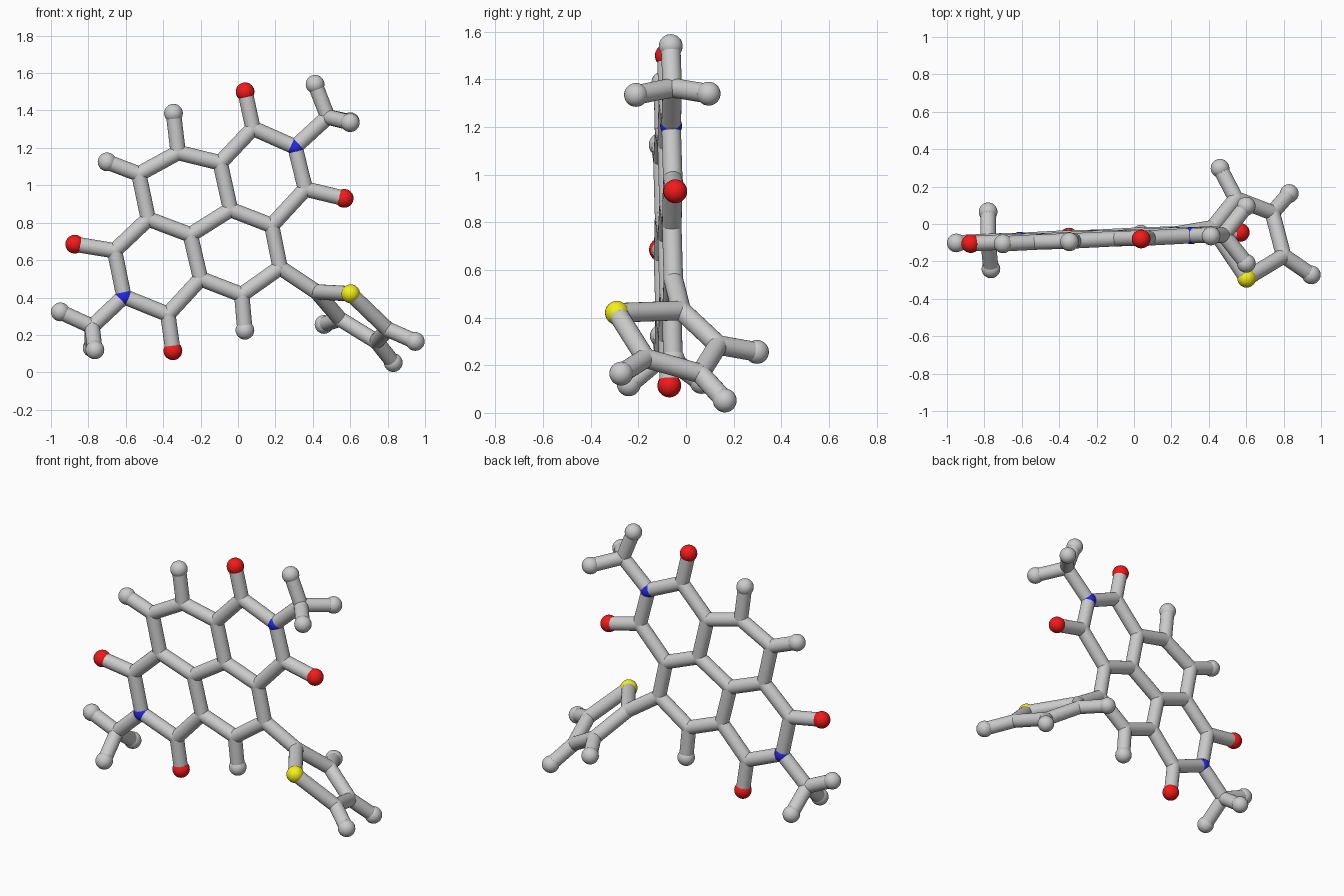
import bpy, bmesh
from mathutils import Vector, Matrix

if "Cube" in bpy.data.objects:
    bpy.data.objects.remove(bpy.data.objects["Cube"])

STICK, BALL = 0.041, 0.05


def flat(x, z):
    # the fused ring system lies in one slightly tilted plane
    return Vector((x, -0.052 + 0.045 * x - 0.02 * z, z))


# fused ring atoms and their in-plane neighbours: c carbon, n nitrogen, o oxygen, h hydrogen
atoms = {k: flat(*p) for k, p in {
    'n1': (.305, 1.205), 'c1': (.08, 1.305), 'c2': (.36, .98), 'c3': (-.095, 1.12),
    'c4': (-.32, 1.175), 'c5': (-.53, 1.06), 'c6': (-.48, .82), 'c7': (-.255, .735),
    'c8': (-.04, .87), 'c9': (.18, .785), 'c10': (.225, .56), 'c11': (.02, .415),
    'c12': (-.2, .5), 'c13': (-.375, .31), 'n2': (-.61, .405), 'c14': (-.66, .65),
    'o1': (.038, 1.5), 'o2': (.568, .93), 'o3': (-.348, .115), 'o4': (-.873, .685),
    'h4': (-.345, 1.385), 'h5': (-.70, 1.125), 'h11': (.037, .225),
    'm1': (.48, 1.365), 'm2': (-.78, .245), 'h1a': (.412, 1.54), 'h2a': (-.95, .323)}.items()}
# out-of-plane methyl hydrogens and the twisted five-membered ring
atoms.update({k: Vector(p) for k, p in {
    'h1b': (.6, .095, 1.34), 'h1c': (.6, -.21, 1.335),
    'h2b': (-.78, .065, .13), 'h2c': (-.765, -.24, .12),
    't1': (.42, -.02, .43), 's1': (.602, -.29, .42), 't3': (.545, .135, .285),
    't4': (.74, .06, .165), 't5': (.8, -.17, .23),
    'ht3': (.46, .298, .256), 'ht4': (.83, .163, .052), 'ht5': (.948, -.272, .165)}.items()})

# each chain lists atoms joined one after another
groups = {
    'ring_sticks': ['n1 c1 c3 c8 c9 c2 n1', 'c3 c4 c5 c6 c7 c8', 'c9 c10 c11 c12 c7',
                    'c12 c13 n2 c14 c6'],
    'oxygen_sticks': ['c1 o1', 'c2 o2', 'c13 o3', 'c14 o4'],
    'hydrogen_sticks': ['c4 h4', 'c5 h5', 'c11 h11'],
    'upper_methyl_sticks': ['n1 m1 h1a', 'h1b m1 h1c'],
    'lower_methyl_sticks': ['n2 m2 h2a', 'h2b m2 h2c'],
    'side_ring_sticks': ['c10 t1 s1 t5 t4 t3 t1', 't3 ht3', 't4 ht4', 't5 ht5'],
}


def finish(bm, name, color=None):
    me = bpy.data.meshes.new(name)
    bm.to_mesh(me)
    bm.free()
    ob = bpy.data.objects.new(name, me)
    bpy.context.collection.objects.link(ob)
    if color:
        mat = bpy.data.materials.new(name)
        mat.diffuse_color = (*color, 1)
        mat.use_nodes = True
        mat.node_tree.nodes["Principled BSDF"].inputs["Base Color"].default_value = mat.diffuse_color
        me.materials.append(mat)
    bpy.ops.object.select_all(action='DESELECT')
    ob.select_set(True)
    bpy.context.view_layer.objects.active = ob
    bpy.ops.object.shade_smooth_by_angle()


def add_ball(bm, p, r):
    bmesh.ops.create_uvsphere(bm, u_segments=24, v_segments=16, radius=r,
                              matrix=Matrix.Translation(p))


def add_stick(bm, a, b):
    p, q = atoms[a], atoms[b]
    d = (q - p).normalized()
    # stop short of nitrogen so its colour shows
    p = p + d * 0.024 if a[0] == 'n' else p
    q = q - d * 0.024 if b[0] == 'n' else q
    m = Matrix.Translation((p + q) / 2) @ d.to_track_quat('Z', 'Y').to_matrix().to_4x4()
    bmesh.ops.create_cone(bm, cap_ends=True, segments=24, radius1=STICK, radius2=STICK,
                          depth=(q - p).length, matrix=m)


# sticks, with a rounded joint at every carbon
for name, chains in groups.items():
    bm = bmesh.new()
    joints = set()
    for chain in chains:
        keys = chain.split()
        joints.update(k for k in keys if k[0] in 'cmt')
        for a, b in zip(keys, keys[1:]):
            add_stick(bm, a, b)
    for k in sorted(joints):
        add_ball(bm, atoms[k], STICK)
    finish(bm, name)

# end balls, one object per element
for letter, name, radius, color in [
        ('h', 'hydrogen_balls', BALL, None), ('o', 'oxygen_balls', BALL, (.9, .01, .01)),
        ('n', 'nitrogen_balls', .046, (.02, .02, .8)), ('s', 'sulfur_ball', BALL, (.9, .88, .01))]:
    bm = bmesh.new()
    for k, p in atoms.items():
        if k[0] == letter:
            add_ball(bm, p, radius)
    finish(bm, name, color)
